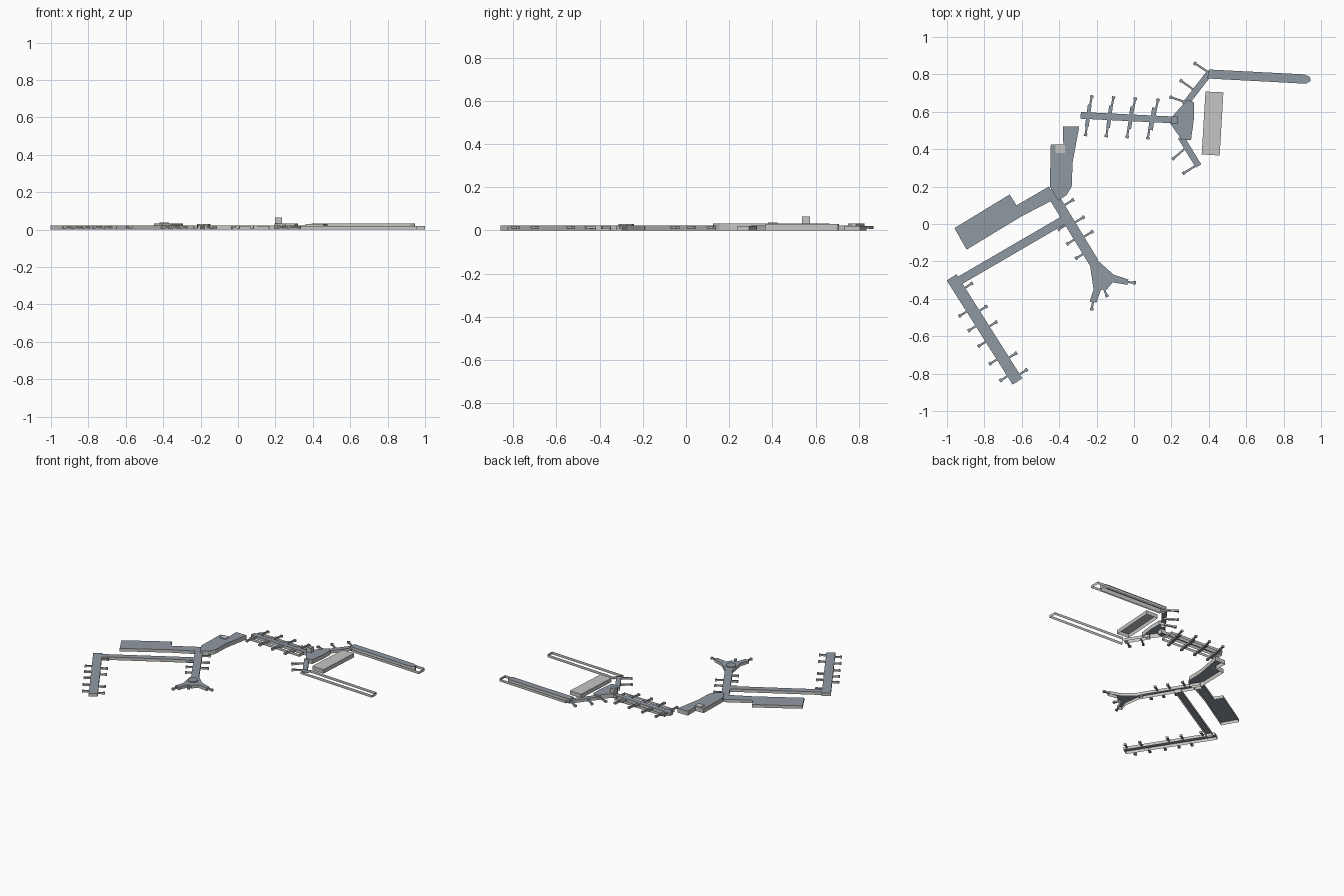
import bpy, bmesh, math
from mathutils import Vector

if "Cube" in bpy.data.objects:
    bpy.data.objects.remove(bpy.data.objects["Cube"])


def material(name, rgb):
    m = bpy.data.materials.new(name)
    m.use_nodes = True
    m.diffuse_color = (*rgb, 1)
    m.node_tree.nodes["Principled BSDF"].inputs["Base Color"].default_value = (*rgb, 1)
    return m


ROOF = material("slate roof", (0.28, 0.32, 0.36))
WALL = material("pale wall", (0.56, 0.56, 0.55))


def build(name, bm, mats):
    mesh = bpy.data.meshes.new(name)
    bm.to_mesh(mesh)
    bm.free()
    for m in mats:
        mesh.materials.append(m)
    obj = bpy.data.objects.new(name, mesh)
    bpy.context.collection.objects.link(obj)
    return obj


def block(name, outline, top, base=0.0, floor=False, roof=ROOF, cap=True):
    """Walls around an outline with a flat roof; the underside is open unless floor is set."""
    bm = bmesh.new()
    low = [bm.verts.new((x, y, base)) for x, y in outline]
    high = [bm.verts.new((x, y, top)) for x, y in outline]
    n = len(low)
    if cap:
        bm.faces.new(high)
    if floor:
        bm.faces.new(low[::-1])
    for i in range(n):
        j = (i + 1) % n
        bm.faces.new((low[i], low[j], high[j], high[i])).material_index = 1
    bmesh.ops.recalc_face_normals(bm, faces=bm.faces)
    if cap and max(bm.faces, key=lambda f: f.calc_center_median().z).normal.z < 0:
        bmesh.ops.reverse_faces(bm, faces=bm.faces)
    return build(name, bm, (roof, WALL))


def strip(a, b, width):
    """Rectangle outline along a line."""
    a, b = Vector(a), Vector(b)
    d = (b - a).normalized()
    s = Vector((-d.y, d.x)) * width / 2
    return [tuple(p) for p in (a + s, a - s, b - s, b + s)]


def jet_bridge(name, a, b):
    """Narrow raised corridor with a wider cab at the aircraft end."""
    a, b = Vector(a), Vector(b)
    d = (b - a).normalized()
    block(name + "_corridor", strip(a, b, 0.011), 0.02, 0.008, True)
    block(name + "_cab", strip(b - d * 0.014, b, 0.018), 0.021, 0.007, True)


def bridge_row(name, a, b, stops, side, start, length, lean=0.0):
    """Jet bridges along one side of a pier."""
    a, b = Vector(a), Vector(b)
    d = (b - a).normalized()
    s = Vector((-d.y, d.x)) * side
    for i, t in enumerate(stops):
        p = a.lerp(b, t)
        jet_bridge(f"{name}_{i + 1}", p + s * start, p + s * length + d * lean)


LOW, TALL = 0.022, 0.032

# West side: long pier, walkway and broad hall
west_a, west_b = (-0.975, -0.285), (-0.623, -0.842)
block("west_pier", strip(west_a, west_b, 0.062), LOW)
block("west_walkway", strip((-0.94, -0.307), (-0.375, 0.022), 0.045), LOW)
bridge_row("west_outer_bridge", west_a, west_b, (0.3, 0.44, 0.59, 0.76, 0.92), -1, 0.03, 0.08)
bridge_row("west_inner_bridge", west_a, west_b, (0.13, 0.35, 0.5, 0.8, 0.96), 1, 0.03, 0.08)
block("west_hall", [(-0.96, -0.022), (-0.665, 0.158), (-0.628, 0.1), (-0.455, 0.2),
                    (-0.42, 0.135), (-0.6, 0.042), (-0.895, -0.137)], LOW)

# Central hall with a rooftop room
block("central_hall", [(-0.38, 0.52), (-0.293, 0.52), (-0.328, 0.33), (-0.333, 0.2),
                       (-0.36, 0.155), (-0.405, 0.125), (-0.45, 0.2), (-0.445, 0.425),
                       (-0.378, 0.425)], TALL)
block("rooftop_room", strip((-0.395, 0.38), (-0.395, 0.423), 0.05), 0.038, TALL, True, roof=WALL)

# South pier ending in a three-way gate hall
south_a, south_b = (-0.45, 0.18), (-0.215, -0.205)
block("south_pier", strip(south_a, south_b, 0.054), LOW)
bridge_row("south_east_bridge", south_a, south_b, (0.24, 0.48, 0.68), 1, 0.025, 0.085)
bridge_row("south_west_bridge", south_a, south_b, (0.45, 0.65, 0.85), -1, 0.025, 0.075)
block("gate_hall", [(-0.24, -0.19), (-0.205, -0.185), (-0.11, -0.27), (-0.03, -0.297),
                    (-0.036, -0.325), (-0.115, -0.312), (-0.145, -0.35), (-0.178, -0.352),
                    (-0.2, -0.42), (-0.238, -0.415), (-0.216, -0.35)], LOW)
ring = [(-0.184 + 0.036 * math.cos(math.tau * i / 8), -0.276 + 0.036 * math.sin(math.tau * i / 8))
        for i in range(8)]
block("gate_hall_skylight", ring, 0.029, LOW, True)
for i, (a, b) in enumerate((((-0.035, -0.31), (0.01, -0.315)), ((-0.16, -0.35), (-0.142, -0.39)),
                            ((-0.219, -0.415), (-0.227, -0.462)))):
    jet_bridge(f"gate_hall_bridge_{i + 1}", a, b)

# North pier, with a free-standing screen around it
north_a, north_b = (-0.285, 0.581), (0.22, 0.556)
block("north_pier", strip(north_a, north_b, 0.036), LOW)
block("north_screen", strip((-0.265, 0.575), (0.17, 0.55), 0.11), 0.02, cap=False)
bridge_row("north_upper_bridge", north_a, north_b, (0.08, 0.31, 0.54, 0.78), 1, 0.015, 0.11, 0.015)
bridge_row("north_lower_bridge", north_a, north_b, (0.08, 0.3, 0.52, 0.74), -1, 0.015, 0.11, -0.01)
for side, reach in ((1, 0.06), (-1, 0.06)):
    for i, t in enumerate((0.08, 0.305, 0.53, 0.76)):
        p = Vector(north_a).lerp(Vector(north_b), t)
        q = p + Vector((0.008 * side, reach * side))
        block(f"north_gate_room_{side}_{i + 1}", strip(p, q, 0.02), 0.021, 0.006, True)

# East hub with control tower and two link corridors
block("east_hub", [(0.2, 0.57), (0.285, 0.665), (0.32, 0.65), (0.32, 0.56), (0.305, 0.45),
                   (0.255, 0.45), (0.195, 0.535)], TALL)
block("control_tower", strip((0.217, 0.538), (0.217, 0.574), 0.036), 0.065, floor=True)
block("upper_link", strip((0.27, 0.635), (0.405, 0.81), 0.034), LOW)
block("lower_link", strip((0.25, 0.465), (0.345, 0.31), 0.034), LOW)
for i, (a, b) in enumerate((((0.4, 0.81), (0.32, 0.862)), ((0.33, 0.71), (0.245, 0.77)),
                            ((0.28, 0.65), (0.19, 0.68)), ((0.28, 0.41), (0.205, 0.345)),
                            ((0.335, 0.315), (0.26, 0.268)))):
    jet_bridge(f"link_bridge_{i + 1}", a, b)

# Far east piers: one roofed inside its screen, one screen only
block("far_pier", [(0.4, 0.826), (0.91, 0.8), (0.94, 0.787), (0.945, 0.765), (0.92, 0.75),
                   (0.392, 0.778)], TALL)
block("far_pier_screen", [(0.42, 0.837), (1.0, 0.805), (1.0, 0.735), (0.415, 0.767)], 0.02, cap=False)
block("lower_pier_screen", [(0.375, 0.33), (0.955, 0.293), (0.955, 0.238), (0.335, 0.272)], 0.02, cap=False)

# Separate pale building between the far piers
block("pale_building", [(0.382, 0.708), (0.478, 0.704), (0.458, 0.366), (0.362, 0.372)], 0.03, roof=WALL)
